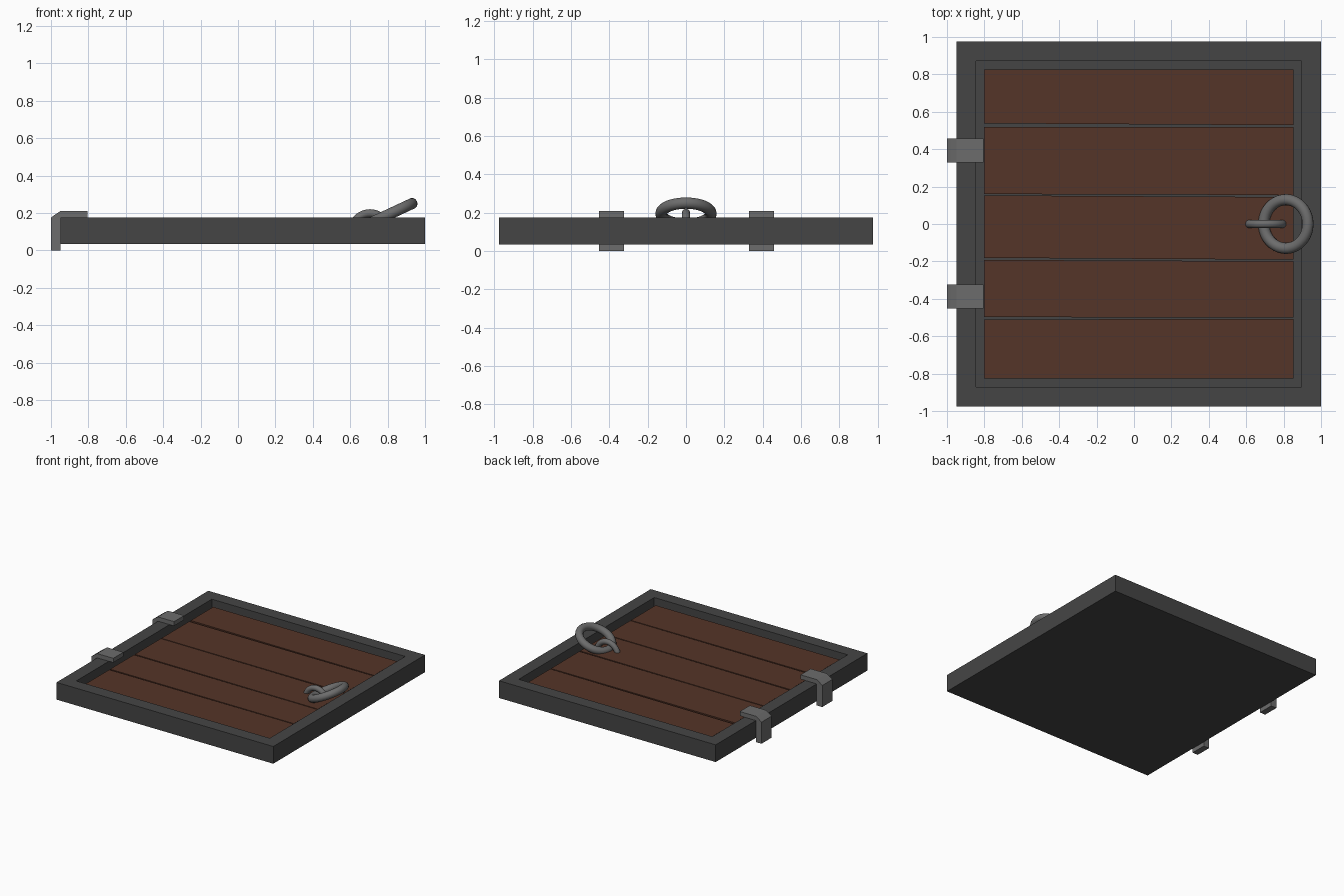
import bpy, bmesh, math
from mathutils import Matrix

if "Cube" in bpy.data.objects:
    bpy.data.objects.remove(bpy.data.objects["Cube"])


def material(name, rgb):
    m = bpy.data.materials.new(name)
    m.diffuse_color = (*rgb, 1)
    m.use_nodes = True
    m.node_tree.nodes["Principled BSDF"].inputs["Base Color"].default_value = m.diffuse_color
    return m


IRON = material("dark_iron", (0.06, 0.06, 0.06))
STEEL = material("steel", (0.15, 0.15, 0.15))
WOOD = material("wood", (0.09, 0.035, 0.021))


def finish(bm, name, mat):
    bmesh.ops.recalc_face_normals(bm, faces=bm.faces)
    mesh = bpy.data.meshes.new(name)
    bm.to_mesh(mesh)
    bm.free()
    obj = bpy.data.objects.new(name, mesh)
    bpy.context.collection.objects.link(obj)
    mesh.materials.append(mat)
    return obj


def prism(name, profile, vec, mat):
    """Extrude a flat profile along vec."""
    bm = bmesh.new()
    face = bm.faces.new([bm.verts.new(p) for p in profile])
    out = bmesh.ops.extrude_face_region(bm, geom=[face], use_keep_orig=True)
    verts = [g for g in out["geom"] if isinstance(g, bmesh.types.BMVert)]
    bmesh.ops.translate(bm, verts=verts, vec=vec)
    return finish(bm, name, mat)


# Frame: solid slab with an inset, sunken tray
X0, X1, Y, Z0, Z1 = -0.95, 1.0, 0.975, 0.035, 0.175
FLOOR = 0.10
bm = bmesh.new()
bmesh.ops.create_cube(bm, size=1, matrix=Matrix.Translation(((X0 + X1) / 2, 0, (Z0 + Z1) / 2))
                      @ Matrix.Diagonal((X1 - X0, 2 * Y, Z1 - Z0, 1)))
top = max(bm.faces, key=lambda f: f.calc_center_median().z)
bmesh.ops.inset_region(bm, faces=[top], thickness=0.148)
out = bmesh.ops.extrude_discrete_faces(bm, faces=[top])
bmesh.ops.translate(bm, verts=out["faces"][0].verts, vec=(0, 0, FLOOR - Z1))
bmesh.ops.remove_doubles(bm, verts=bm.verts, dist=1e-5)
finish(bm, "frame", IRON)

# Planks: uneven gaps, each edge given as (y at left, y at right)
L, R = X0 + 0.148, X1 - 0.148
edges = [((-0.827, -0.827), (-0.510, -0.508)), ((-0.498, -0.500), (-0.192, -0.199)),
         ((-0.181, -0.191), (0.153, 0.144)), ((0.160, 0.155), (0.518, 0.519)),
         ((0.538, 0.528), (0.827, 0.827))]
for i, ((a, b), (c, d)) in enumerate(edges):
    prism(f"plank_{i + 1}", [(L, a, FLOOR), (R, b, FLOOR), (R, d, FLOOR), (L, c, FLOOR)],
          (0, 0, 0.04), WOOD)

# Hinges: bent straps over the left edge
strap = [(-1, 0), (-0.95, 0), (-0.95, 0.175), (-0.805, 0.175), (-0.805, 0.21),
         (-0.95, 0.21), (-0.98, 0.19), (-1, 0.175)]
for side, y in (("front", -0.453), ("back", 0.328)):
    prism(f"hinge_{side}", [(x, y, z) for x, z in strap], (0, 0.13, 0), STEEL)


def arc_tube(name, centre, rot, major, minor, start, end, n, closed):
    """Tube swept round an arc in the local xy plane."""
    bm = bmesh.new()
    rings, sides = [], 14
    for i in range(n if closed else n + 1):
        a = start + (end - start) * i / n
        rings.append([bm.verts.new(((major + minor * math.cos(t)) * math.cos(a),
                                    (major + minor * math.cos(t)) * math.sin(a),
                                    minor * math.sin(t)))
                      for t in (2 * math.pi * k / sides for k in range(sides))])
    for i in range(n):
        p, q = rings[i], rings[(i + 1) % len(rings)]
        for k in range(sides):
            j = (k + 1) % sides
            bm.faces.new((p[k], p[j], q[j], q[k]))
    if not closed:
        bm.faces.new(rings[0])
        bm.faces.new(rings[-1])
    bm.transform(Matrix.Translation(centre) @ rot)
    obj = finish(bm, name, STEEL)
    for f in obj.data.polygons:
        f.use_smooth = len(f.vertices) == 4


# Pull ring, tilted up, and the staple holding it
arc_tube("pull_ring", (0.812, 0, 0.195), Matrix.Rotation(math.radians(-25), 4, 'Y'),
         0.13, 0.03, 0, 2 * math.pi, 40, True)
arc_tube("ring_staple", (0.705, 0, 0.105), Matrix.Rotation(math.radians(90), 4, 'X'),
         0.093, 0.022, 0, math.pi, 24, False)
